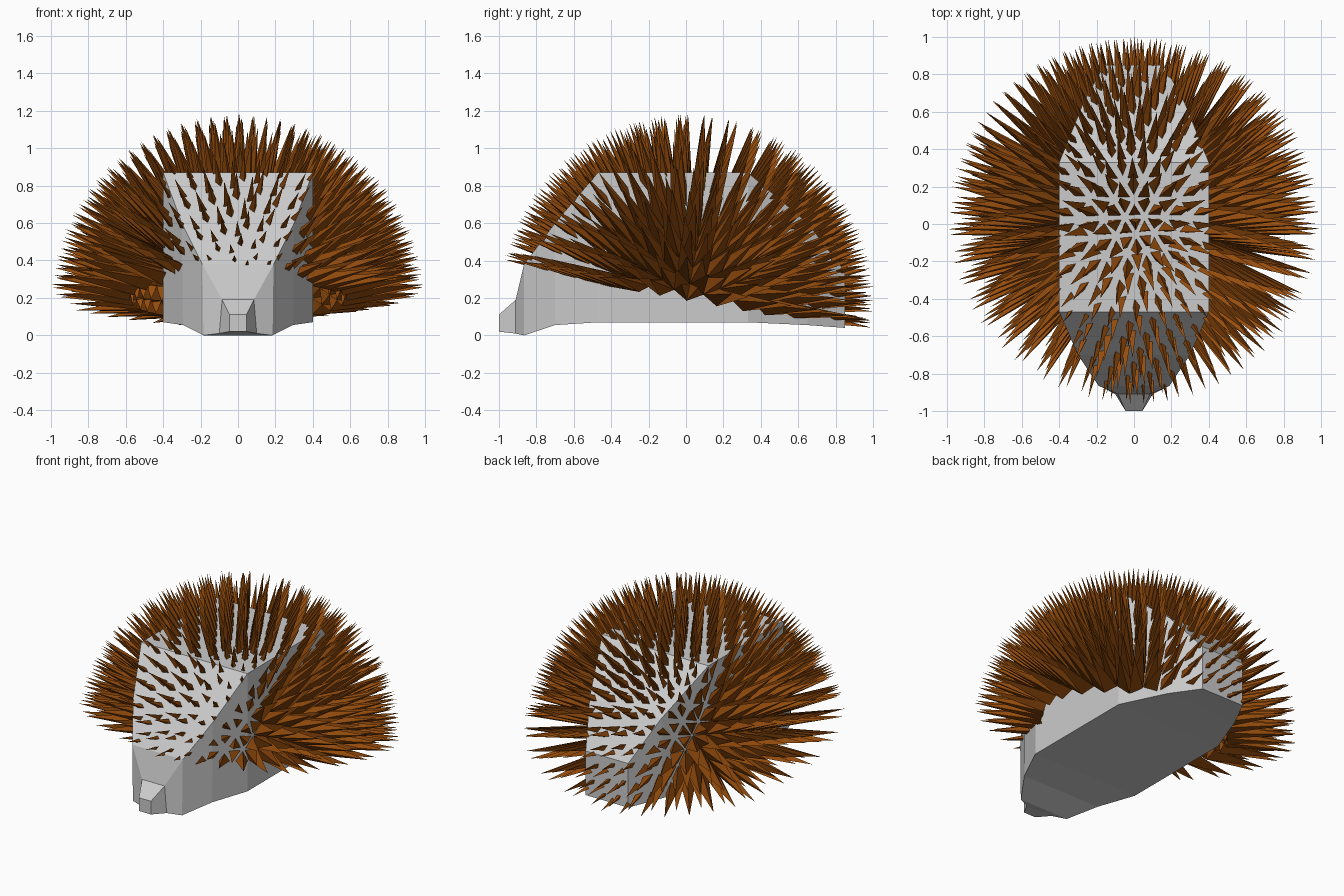
import bpy, bmesh, math
from mathutils import Matrix

if "Cube" in bpy.data.objects:
    bpy.data.objects.remove(bpy.data.objects["Cube"])


def material(name, color):
    m = bpy.data.materials.new(name)
    m.diffuse_color = (*color, 1.0)
    m.use_nodes = True
    m.node_tree.nodes["Principled BSDF"].inputs["Base Color"].default_value = m.diffuse_color
    return m


def add_object(name, bm, mat):
    mesh = bpy.data.meshes.new(name)
    bm.to_mesh(mesh)
    bm.free()
    mesh.materials.append(mat)
    ob = bpy.data.objects.new(name, mesh)
    bpy.context.collection.objects.link(ob)
    return ob


grey = material("body grey", (0.6, 0.6, 0.6))
brown = material("spine brown", (0.31, 0.075, 0.004))

# Body: faceted loft of four-cornered sections from nose to rump
# (y, half width at top, top z, half width at bottom, bottom z)
sections = [
    (-1.00, 0.045, 0.11, 0.045, 0.02),
    (-0.91, 0.085, 0.19, 0.10, 0.01),
    (-0.865, 0.19, 0.38, 0.185, 0.0),
    (-0.70, 0.30, 0.60, 0.295, 0.055),
    (-0.47, 0.40, 0.87, 0.40, 0.07),
    (0.33, 0.40, 0.87, 0.40, 0.07),
    (0.65, 0.27, 0.60, 0.27, 0.055),
    (0.85, 0.16, 0.34, 0.16, 0.04),
]
bm = bmesh.new()
rings = []
for y, xt, zt, xb, zb in sections:
    rings.append([bm.verts.new(p) for p in
                  ((-xb, y, zb), (xb, y, zb), (xt, y, zt), (-xt, y, zt))])
for a, b in zip(rings, rings[1:]):
    for i in range(4):
        j = (i + 1) % 4
        bm.faces.new((a[i], a[j], b[j], b[i]))
bm.faces.new(rings[0])
bm.faces.new(rings[-1])
bmesh.ops.recalc_face_normals(bm, faces=bm.faces)
add_object("body", bm, grey)

# Spines: every facet of a half sphere drawn out to a sharp point
BASE, TIP = 0.58, 0.998
bm = bmesh.new()
bmesh.ops.create_icosphere(bm, subdivisions=4, radius=BASE)
bmesh.ops.transform(bm, matrix=Matrix.Rotation(math.radians(90), 4, 'X'), verts=bm.verts)
lower = [f for f in bm.faces if f.calc_center_median().z < 0.006]
bmesh.ops.delete(bm, geom=lower, context='FACES')
bmesh.ops.split_edges(bm, edges=bm.edges[:])
for v in bmesh.ops.poke(bm, faces=bm.faces[:])["verts"]:
    v.co = v.co.normalized() * TIP
# Lean the coat back so its rim is higher over the face
lean = Matrix.Translation((0, 0.004, 0.185)) @ Matrix.Rotation(math.radians(-10.5), 4, 'X')
bmesh.ops.transform(bm, matrix=lean, verts=bm.verts)
add_object("spines", bm, brown)
